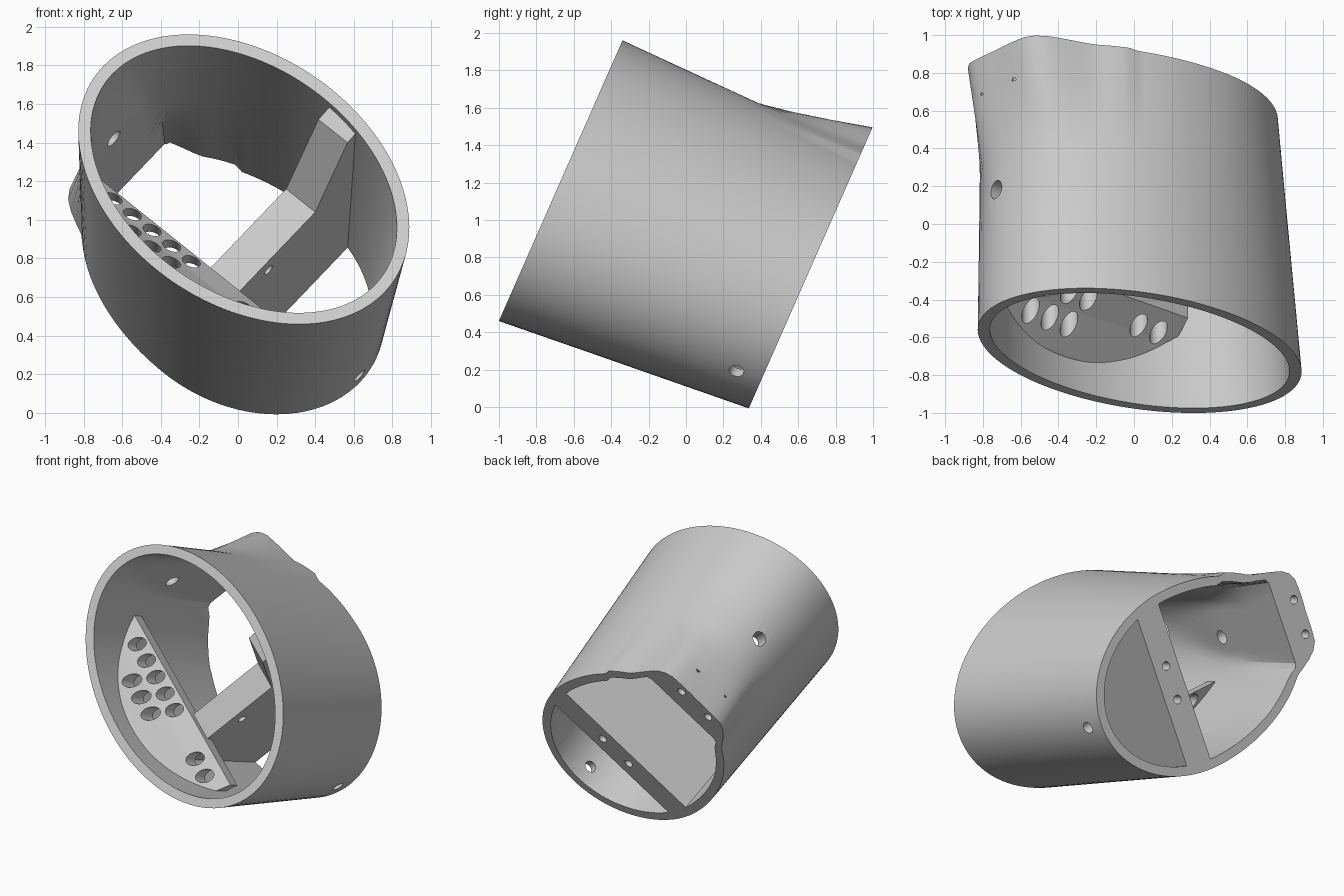
import bpy, bmesh, math
from mathutils import Matrix, Vector

cube = bpy.data.objects.get("Cube")
if cube:
    bpy.data.objects.remove(cube)

grey = bpy.data.materials.new("light grey")
grey.use_nodes = True
colour = (0.6, 0.6, 0.6, 1)
grey.diffuse_color = colour
grey.node_tree.nodes["Principled BSDF"].inputs["Base Color"].default_value = colour

LENGTH = 1.411
WALL = 0.065

# Tube frame: local x is the long axis, local y the short axis, local z points out of the front
up = Vector((0, 0.403, 0.915)).normalized()
side = Vector((1, 0, 0))
turn = math.radians(-41.2)
long_axis = side * math.cos(turn) + up * math.sin(turn)
short_axis = -side * math.sin(turn) + up * math.cos(turn)
out_axis = long_axis.cross(short_axis)
FRAME = Matrix((long_axis, short_axis, out_axis)).transposed().to_4x4()
FRAME.translation = (0.03, -0.67, 1.21)

# Pad outline at the rear end, as (angle, radius) pairs
PAD_POINTS = [(-0.526, 0.555), (-0.724, 0.452), (-0.894, 0.405), (-1.017, 0.362), (-1.06, 0.29),
              (-1.06, 0.04), (-1.05, -0.19), (-0.98, -0.25), (-0.82, -0.33), (-0.52, -0.53)]
PAD = [(math.atan2(y, x) % math.tau, math.hypot(x, y)) for x, y in PAD_POINTS]


def ramp(value, low, high):
    return max(0, min(1, (value - low) / (high - low)))


def mix(a, b, t):
    return a + (b - a) * t


def make(name, bm):
    bmesh.ops.recalc_face_normals(bm, faces=bm.faces)
    mesh = bpy.data.meshes.new(name)
    bm.to_mesh(mesh)
    bm.free()
    mesh.materials.append(grey)
    obj = bpy.data.objects.new(name, mesh)
    bpy.context.collection.objects.link(obj)
    return obj


def loft(name, rings):
    bm = bmesh.new()
    loops = [[bm.verts.new(p) for p in ring] for ring in rings]
    count = len(loops[0])
    for a, b in zip(loops, loops[1:]):
        for i in range(count):
            j = (i + 1) % count
            bm.faces.new((a[i], a[j], b[j], b[i]))
    bm.faces.new(loops[0])
    bm.faces.new(loops[-1])
    return make(name, bm)


def boolean(obj, cutter, operation="DIFFERENCE"):
    mod = obj.modifiers.new("cut", "BOOLEAN")
    mod.operation = operation
    mod.solver = "EXACT"
    mod.object = cutter
    bpy.context.view_layer.update()
    graph = bpy.context.evaluated_depsgraph_get()
    mesh = bpy.data.meshes.new_from_object(obj.evaluated_get(graph))
    obj.modifiers.clear()
    obj.data = mesh
    bpy.data.objects.remove(cutter)


def drill(obj, centre, axis, radius, depth):
    bm = bmesh.new()
    bmesh.ops.create_cone(bm, cap_ends=True, segments=24, radius1=radius, radius2=radius, depth=depth)
    spin = Vector(axis).to_track_quat("Z", "Y").to_matrix().to_4x4()
    bm.transform(Matrix.Translation(centre) @ spin)
    boolean(obj, make("drill", bm))


def body_radius(ang, depth, shrink):
    c, s = math.cos(ang), math.sin(ang)
    t = depth / LENGTH
    a = mix(0.97, 0.80, t) if c > 0 else 0.97
    b = mix(0.683, 0.63, t)
    r = 1 / math.hypot(c / (a - shrink), s / (b - shrink))
    # Flat pad swelling out towards the rear
    for (a0, r0), (a1, r1) in zip(PAD, PAD[1:]):
        if a0 <= ang < a1:
            pad = 1 / mix(1 / r0, 1 / r1, ramp(ang, a0, a1)) - shrink
            r = max(r, mix(r, pad, ramp(depth, 0.8, LENGTH)))
    return r


def ring(depth, shrink, limit=-2):
    points = []
    for i in range(120):
        ang = math.tau * i / 120
        r = body_radius(ang, depth, shrink)
        points.append((max(r * math.cos(ang), limit), r * math.sin(ang), -depth))
    return points


def bore(shrink, start, end):
    # The bore is flattened into a boss behind the pad
    steps = [start, 0.1, 0.3, 0.5, 0.65, 0.8, 1.1, end]
    return loft("bore", [ring(d, shrink, mix(-0.91, -0.85, ramp(d, 0.1, 0.65))) for d in steps])


def prism(name, points, place, low, high):
    return loft(name, [[place(p, v) for p in points] for v in (low, high)])


# Shell: flared tube with pad, bore, groove and screw holes
shell = loft("tube_shell", [ring(d, 0) for d in (0, 0.4, 0.8, 1.0, 1.2, LENGTH)])
boolean(shell, bore(WALL, -0.05, LENGTH + 0.05))
drill(shell, (-0.825, 0.03, -0.95), (-0.09, 0, -1), 0.12, 1.1)
drill(shell, (-0.9, -0.05, -0.667), (1, 0, 0), 0.05, 0.4)
for y in (0.6, -0.6):
    drill(shell, (-0.23, y, -1.27), (0, 1, 0), 0.04, 0.4)
drill(shell, (0.8, -0.02, -1.27), (1, 0, 0), 0.04, 0.4)
for y in (0.16, -0.09):
    drill(shell, (-1.0, y, -LENGTH), (0, 0, 1), 0.03, 0.4)

# Crossbar: thick wall across the rear with a raised arm at one end
bar_profile = [(-0.8, 0.52), (0.276, 0.52), (0.53, 0.06), (0.8, 0.03), (0.8, LENGTH), (-0.8, LENGTH)]
crossbar = prism("crossbar", bar_profile, lambda p, v: (v, p[0], -p[1]), 0.05, 0.25)
for y in (0.154, -0.09):
    drill(crossbar, (0.15, y, -0.64), (1, 0, 0), 0.03, 0.5)
    drill(crossbar, (0.15, y, -LENGTH), (0, 0, 1), 0.03, 0.5)
boolean(crossbar, bore(WALL - 0.01, -0.02, LENGTH + 0.02), "INTERSECT")

# Shelf: sloping perforated plate along one side wall
shelf_profile = [(-0.8, 0.0), (-0.6, 0.18), (-0.45, 0.36), (-0.33, 0.48), (-0.33, 0.57), (-0.8, 0.2)]
shelf = prism("perforated_shelf", shelf_profile, lambda p, v: (v, p[0], -p[1]), -0.95, 0.63)
holes = [(-0.56 + 0.135 * i, -0.39) for i in range(5)]
holes += [(-0.33 + 0.135 * i, -0.5) for i in range(3)]
holes += [(0.36, -0.42), (0.5, -0.42)]
for x, y in holes:
    drill(shelf, (x, y, -0.45), (0, 0, 1), 0.047, 0.8)
boolean(shelf, bore(WALL - 0.01, -0.02, LENGTH + 0.02), "INTERSECT")

# Place the parts and shade them
for obj in (shell, crossbar, shelf):
    obj.matrix_world = FRAME
    bpy.ops.object.select_all(action="DESELECT")
    obj.select_set(True)
    bpy.context.view_layer.objects.active = obj
    bpy.ops.object.shade_smooth_by_angle(angle=math.radians(25))
